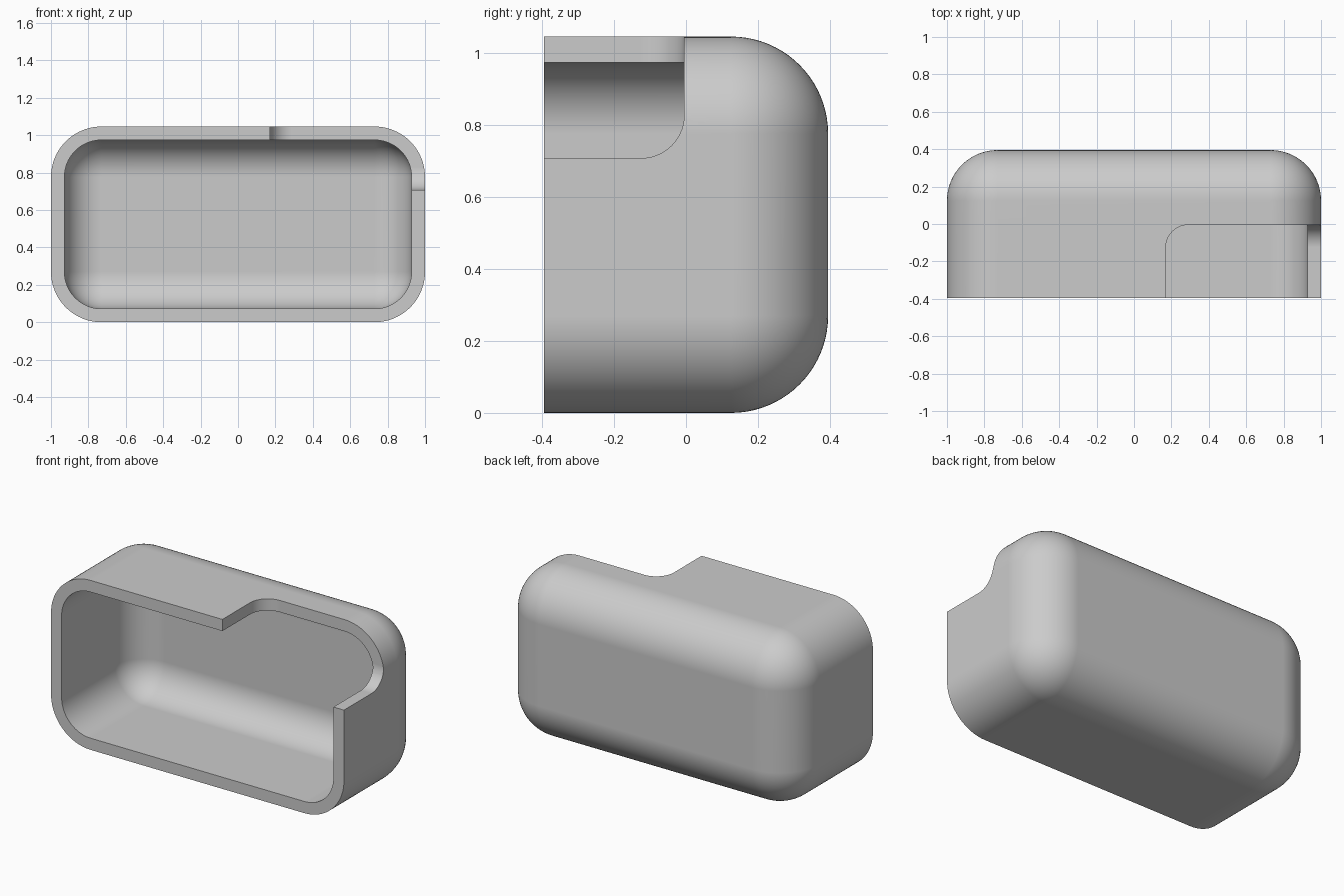
import bpy
import bmesh
from mathutils import Vector

if "Cube" in bpy.data.objects:
    bpy.data.objects.remove(bpy.data.objects["Cube"])

WIDTH, DEPTH, HEIGHT = 2.0, 0.79, 1.046
WALL = 0.072
RADIUS = 0.27
FRONT, BACK = -DEPTH / 2, DEPTH / 2

grey = bpy.data.materials.new("light_grey")
grey.use_nodes = True
colour = (0.6, 0.6, 0.6, 1)
grey.diffuse_color = colour
grey.node_tree.nodes["Principled BSDF"].inputs["Base Color"].default_value = colour


def rounded_box(name, low, high, radius, segments, is_rounded):
    """Box between two corners, with the edges picked by is_rounded(a, b) filleted."""
    low, high = Vector(low), Vector(high)
    bm = bmesh.new()
    bmesh.ops.create_cube(bm, size=1)
    # unit corners (-0.5 or 0.5) decide which edges are rounded
    edges = [e for e in bm.edges if is_rounded(e.verts[0].co, e.verts[1].co)]
    for v in bm.verts:
        v.co = (low + high) / 2 + v.co * (high - low)
    bmesh.ops.bevel(bm, geom=edges, offset=radius, offset_type='OFFSET',
                    segments=segments, profile=0.5, affect='EDGES', clamp_overlap=False)
    bmesh.ops.recalc_face_normals(bm, faces=bm.faces)
    mesh = bpy.data.meshes.new(name)
    bm.to_mesh(mesh)
    bm.free()
    mesh.materials.append(grey)
    obj = bpy.data.objects.new(name, mesh)
    bpy.context.collection.objects.link(obj)
    return obj


def not_front(a, b):
    return a.y > 0 or b.y > 0


def notch_edge(a, b):
    # back edges of the notch: the upright one and the one along its floor
    return a.y > 0 and b.y > 0 and ((a.x < 0 and b.x < 0) or (a.z < 0 and b.z < 0))


# Outer body, with the open front left square
shell = rounded_box("open_shell", (-WIDTH / 2, FRONT, 0), (WIDTH / 2, BACK, HEIGHT),
                    RADIUS, 20, not_front)

# Hollow inside, concentric with the body
cavity = rounded_box("cavity_cutter", (-WIDTH / 2 + WALL, FRONT - 0.3, WALL),
                     (WIDTH / 2 - WALL, BACK - WALL, HEIGHT - WALL),
                     RADIUS - WALL, 20, not_front)

# Notch through the upper left corner of the front rim
notch = rounded_box("notch_cutter", (0.17, FRONT - 0.3, 0.708), (1.3, -0.005, 1.4),
                    0.12, 14, notch_edge)

bpy.context.view_layer.objects.active = shell
for cutter in (cavity, notch):
    mod = shell.modifiers.new(cutter.name, 'BOOLEAN')
    mod.operation = 'DIFFERENCE'
    mod.solver = 'EXACT'
    mod.object = cutter
    bpy.ops.object.modifier_apply(modifier=mod.name)
    bpy.data.objects.remove(cutter)

# Smooth fillets, crisp rims
bpy.ops.object.select_all(action='DESELECT')
shell.select_set(True)
bpy.ops.object.shade_smooth_by_angle(angle=0.5)
normals = shell.modifiers.new("weighted_normals", 'WEIGHTED_NORMAL')
normals.keep_sharp = True
